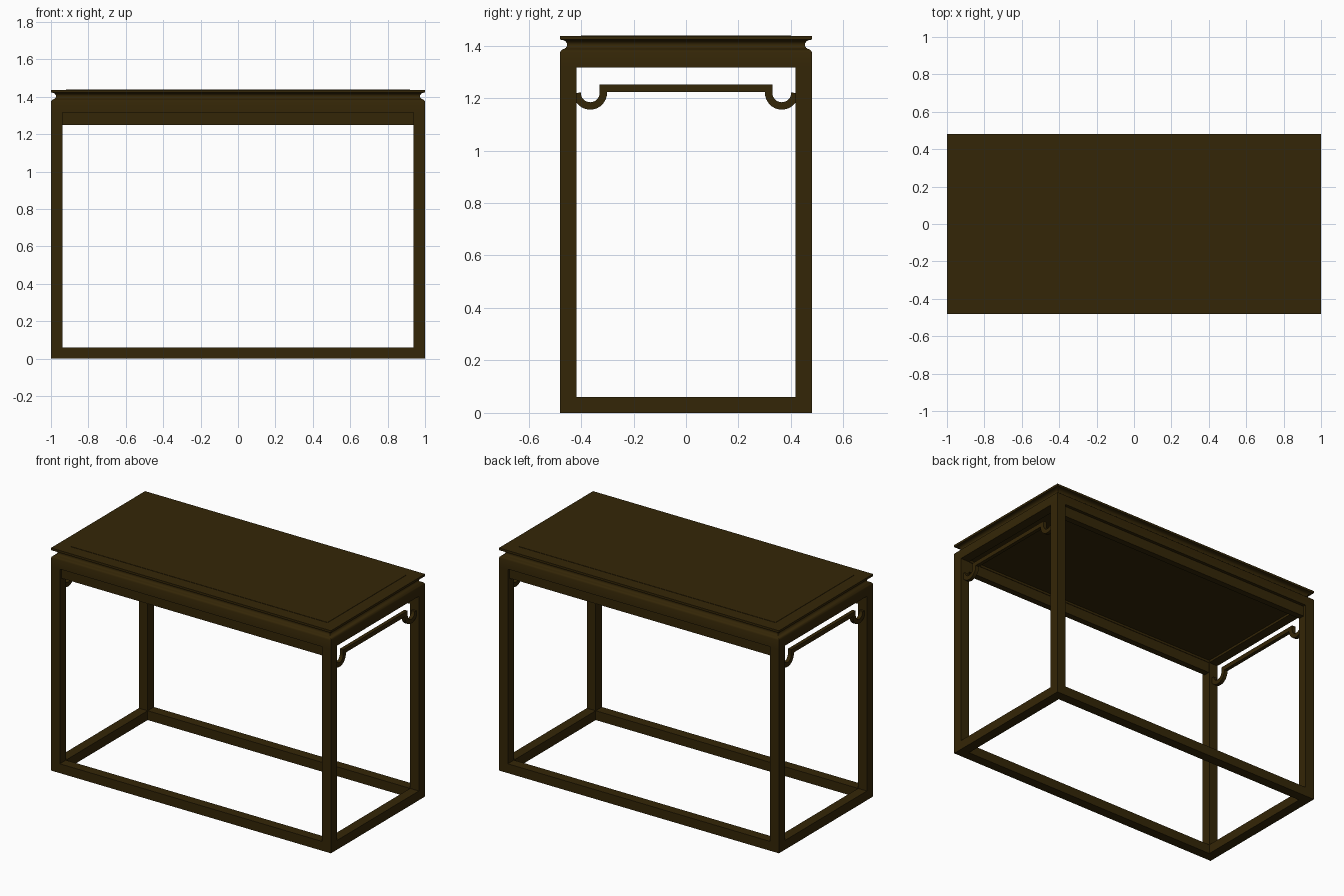
import bpy, bmesh
from math import pi, cos, sin
from mathutils import Vector

if "Cube" in bpy.data.objects:
    bpy.data.objects.remove(bpy.data.objects["Cube"])

X, Y, T = 1.0, 0.48, 0.063       # half length, half depth, timber thickness
TOP = 1.38                       # height of the leg frame

wood = bpy.data.materials.new("dark_wood")
wood.diffuse_color = (0.034, 0.019, 0.002, 1)
wood.use_nodes = True
wood.node_tree.nodes["Principled BSDF"].inputs["Base Color"].default_value = wood.diffuse_color


def finish(name, bm):
    bmesh.ops.recalc_face_normals(bm, faces=bm.faces)
    me = bpy.data.meshes.new(name)
    bm.to_mesh(me)
    bm.free()
    ob = bpy.data.objects.new(name, me)
    bpy.context.collection.objects.link(ob)
    me.materials.append(wood)
    return ob


def smooth(ob):
    bpy.ops.object.select_all(action='DESELECT')
    bpy.context.view_layer.objects.active = ob
    ob.select_set(True)
    bpy.ops.object.shade_smooth_by_angle(angle=0.6)


def box(name, x0, x1, y0, y1, z0, z1):
    bm = bmesh.new()
    bmesh.ops.create_cube(bm, size=1)
    for v in bm.verts:
        v.co = ((x0 + x1) / 2 + v.co.x * (x1 - x0),
                (y0 + y1) / 2 + v.co.y * (y1 - y0),
                (z0 + z1) / 2 + v.co.z * (z1 - z0))
    return finish(name, bm)


def bracket(name, x0, x1):
    # Flat rail with a U-shaped hook at each end, drawn in the YZ plane
    half = [Vector((-0.365 + 0.05 * cos(a), 1.22 + 0.05 * sin(a)))
            for a in [pi + pi * i / 16 for i in range(17)]]
    half.append(Vector((-0.315, 1.238)))
    path = half + [Vector((-p.x, p.y)) for p in reversed(half)]
    bm = bmesh.new()
    rows = []
    for i, p in enumerate(path):
        d0 = (p - path[i - 1]).normalized() if i else Vector((0, -1))
        d1 = (path[i + 1] - p).normalized() if i < len(path) - 1 else Vector((0, 1))
        n0, n1 = Vector((-d0.y, d0.x)), Vector((-d1.y, d1.x))
        m = (n0 + n1).normalized()
        m *= 0.014 / m.dot(n0)
        a, b = p + m, p - m
        rows.append([bm.verts.new((x, q.x, q.y))
                     for x, q in ((x0, a), (x1, a), (x1, b), (x0, b))])
    for r, s in zip(rows, rows[1:]):
        for k in range(4):
            j = (k + 1) % 4
            bm.faces.new((r[k], r[j], s[j], s[k]))
    bm.faces.new(rows[0])
    bm.faces.new(rows[-1])
    smooth(finish(name, bm))


# Table top: rectangular loops following the underside, rail face,
# grooved edge and raised panel (inset, height)
profile = [(T, 1.332), (T, 1.317), (0, 1.317), (0, 1.374), (0.003, 1.380),
           (0.009, 1.385), (0.016, 1.388), (0.022, 1.392), (0.026, 1.398),
           (0.027, 1.405), (0.025, 1.411), (0.020, 1.417), (0.012, 1.421),
           (0, 1.423), (0, 1.437), (0.08, 1.437), (0.08, 1.439)]
bm = bmesh.new()
loops = [[bm.verts.new((sx * (X - d), sy * (Y - d), z))
          for sx, sy in ((-1, -1), (1, -1), (1, 1), (-1, 1))] for d, z in profile]
for a, b in zip(loops, loops[1:]):
    for k in range(4):
        j = (k + 1) % 4
        bm.faces.new((a[k], a[j], b[j], b[k]))
bm.faces.new(loops[0])
bm.faces.new(loops[-1])
smooth(finish("table_top", bm))

# Legs
for sx, side in ((-1, "left"), (1, "right")):
    for sy, end in ((-1, "front"), (1, "back")):
        cx, cy = sx * (X - T / 2), sy * (Y - T / 2)
        box(f"{end}_{side}_leg", cx - T / 2, cx + T / 2, cy - T / 2, cy + T / 2, 0, 1.317)

# Floor rails joining the legs
for s, end in ((-1, "front"), (1, "back")):
    c = s * (Y - T / 2)
    box(f"{end}_floor_rail", -X + T, X - T, c - T / 2, c + T / 2, 0, 0.06)
for s, side in ((-1, "left"), (1, "right")):
    c = s * (X - T / 2)
    box(f"{side}_floor_rail", c - T / 2, c + T / 2, -Y + T, Y - T, 0, 0.06)

# Recessed aprons under the long rails
for s, end in ((-1, "front"), (1, "back")):
    c = s * 0.44
    box(f"{end}_apron", -X + T, X - T, c - 0.02, c + 0.02, 1.25, 1.317)

# Hooked brackets on the short sides
for s, side in ((-1, "left"), (1, "right")):
    bracket(f"{side}_bracket", s * 0.97 - 0.012, s * 0.97 + 0.012)
